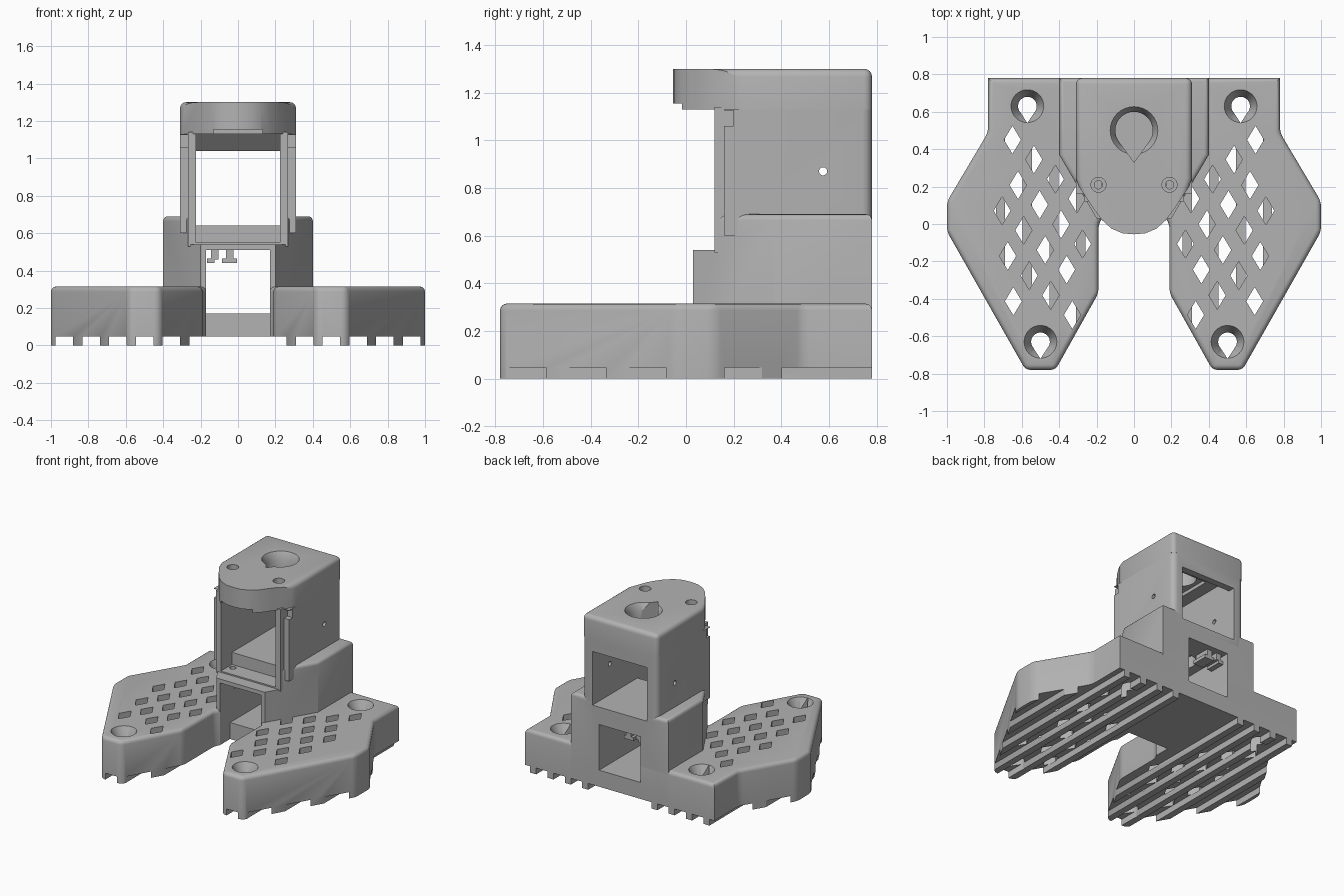
import bpy, bmesh, math
from mathutils import Vector

cube = bpy.data.objects.get("Cube")
if cube:
    bpy.data.objects.remove(cube, do_unlink=True)

grey = bpy.data.materials.new("plain grey")
grey.use_nodes = True
GREY = (0.45, 0.45, 0.45, 1)
grey.diffuse_color = GREY
grey.node_tree.nodes["Principled BSDF"].inputs["Base Color"].default_value = GREY


def extrude(bm, pts, lo, hi, axis="z"):
    """Add a prism: pts are (x, y) along z, or (y, z) along x."""
    def place(p, h):
        return (p[0], p[1], h) if axis == "z" else (h, p[0], p[1])
    a = [bm.verts.new(place(p, lo)) for p in pts]
    b = [bm.verts.new(place(p, hi)) for p in pts]
    bm.faces.new(a)
    bm.faces.new(b)
    for i in range(len(pts)):
        j = (i + 1) % len(pts)
        bm.faces.new((a[i], a[j], b[j], b[i]))


def finish(name, bm):
    bmesh.ops.recalc_face_normals(bm, faces=bm.faces[:])
    mesh = bpy.data.meshes.new(name)
    bm.to_mesh(mesh)
    bm.free()
    mesh.materials.append(grey)
    ob = bpy.data.objects.new(name, mesh)
    bpy.context.collection.objects.link(ob)
    return ob


def prism(name, pts, lo, hi, axis="z", round_edges=0, top=True, upright=lambda v: True):
    bm = bmesh.new()
    extrude(bm, pts, lo, hi, axis)
    if round_edges:
        bmesh.ops.recalc_face_normals(bm, faces=bm.faces[:])
        chosen = []
        for e in bm.edges:
            u, v = e.verts
            vertical = abs(u.co.z - v.co.z) > 0.01
            if (vertical and upright(u.co)) or (not vertical and top and u.co.z > hi - 0.01):
                chosen.append(e)
        bmesh.ops.bevel(bm, geom=chosen, offset=round_edges, segments=4,
                        profile=0.5, affect="EDGES", clamp_overlap=True)
    return finish(name, bm)


def box(name, x0, x1, y0, y1, z0, z1):
    return prism(name, [(x0, y0), (x1, y0), (x1, y1), (x0, y1)], z0, z1)


def teardrop(x, y, r, tip):
    arc = [math.radians(-40 + 260 * i / 24) for i in range(25)]
    return [(x + r * math.cos(t), y + r * math.sin(t)) for t in arc] + [(x, y - tip)]


def cone(name, x, y, r0, r1, z0, z1):
    bpy.ops.mesh.primitive_cone_add(vertices=32, radius1=r0, radius2=r1, depth=z1 - z0,
                                    location=(x, y, (z0 + z1) / 2))
    ob = bpy.context.object
    ob.name = name
    return ob


def activate(ob):
    bpy.ops.object.select_all(action="DESELECT")
    ob.select_set(True)
    bpy.context.view_layer.objects.active = ob


def cut(ob, cutters):
    for c in cutters:
        mod = ob.modifiers.new("cut", "BOOLEAN")
        mod.operation, mod.solver, mod.object = "DIFFERENCE", "EXACT", c
        activate(ob)
        bpy.ops.object.modifier_apply(modifier=mod.name)


def mirrored(pts):
    return pts + [(-x, y) for x, y in reversed(pts) if x > 0]


# Wings: full height plates, grooved below to leave lengthwise ribs
outline = [(0.17, 0.03), (0.19, 0.0), (0.19, -0.37), (0.42, -0.78), (0.58, -0.78),
           (1.0, -0.04), (1.0, 0.12), (0.78, 0.49), (0.78, 0.78), (0.17, 0.78)]
wing = prism("wing", outline, 0, 0.315, round_edges=0.028,
             upright=lambda c: c.x > 0.18 and c.y < 0.6)

ribs = [0.285 + 0.143 * i for i in range(6)]
bm = bmesh.new()
left = 0.1
for x in ribs:
    a, b = left, x - 0.025
    extrude(bm, [(a, -1), (b, -1), (b, 1), (a, 1)], -0.1, 0.047)
    left = x + 0.025
grooves = finish("groove_cutter", bm)


# Diamond perforations on a slanted lattice, kept clear of rim and bolts
def edge_gap(p):
    gaps = []
    for i, a in enumerate(outline):
        a, b = Vector(a), Vector(outline[(i + 1) % len(outline)])
        d = (b - a).normalized()
        gaps.append(d.x * (p.y - a.y) - d.y * (p.x - a.x))
    # The two inner corner edges are concave, so they are skipped
    return min(gaps[1:])


bolts = [Vector((0.57, 0.63)), Vector((0.5, -0.63))]
bm = bmesh.new()
for i in range(-4, 12):
    for j in range(-4, 12):
        p = Vector((0.65, 0.45)) + i * Vector((0.085, -0.137)) + j * Vector((-0.115, -0.105))
        tower_side = 0.4 - (0.37 - p.y) * 0.6
        if edge_gap(p) < 0.065 or min((p - q).length for q in bolts) < 0.15:
            continue
        if p.y > 0.03 and p.x < tower_side + 0.03:
            continue
        extrude(bm, [(p.x, p.y - 0.075), (p.x + 0.045, p.y), (p.x, p.y + 0.075),
                     (p.x - 0.045, p.y)], 0.042, 0.5)
diamonds = finish("diamond_cutter", bm)

wing_cutters = [grooves, diamonds]
for q in bolts:
    wing_cutters.append(prism("bolt_cutter", teardrop(q.x, q.y, 0.05, 0.09), -0.1, 0.5))
    wing_cutters.append(cone("sink_cutter", q.x, q.y, 0.05, 0.09, 0.235, 0.32))
cut(wing, wing_cutters)
mirror = wing.modifiers.new("mirror", "MIRROR")
mirror.merge_threshold = 0.0001
activate(wing)
bpy.ops.object.modifier_apply(modifier=mirror.name)

# Cavities of the tower, drawn in side profile
pocket = prism("pocket_cutter", [(-1, -0.2), (0.15, -0.2), (0.15, 0.17), (1, 0.17),
                                 (1, 0.51), (-1, 0.51)], -0.17, 0.17, "x")
cavity = prism("cavity_cutter", [(-1, 0.55), (0.25, 0.55), (0.25, 0.64), (1, 0.64), (1, 1.04),
                                 (0.73, 1.04), (0.64, 1.131), (-1, 1.131)], -0.225, 0.225, "x")
front_step = box("step_cutter", -1, 1, -1, 0.12, 0.54, 0.9)
shaft = prism("shaft_cutter", teardrop(0, 0.5, 0.1, 0.17), 0.45, 1.5)
flare_top = cone("flare_cutter", 0, 0.5, 0.09, 0.13, 1.23, 1.305)
flare_deck = cone("flare_cutter", 0, 0.5, 0.09, 0.13, 0.57, 0.645)
screws = [cone("screw_cutter", s * 0.19, 0.21, 0.022, 0.022, 0.4, 1.5) for s in (-1, 1)]
sinks = [cone("screw_sink_cutter", s * 0.19, 0.21, 0.04, 0.04, 1.25, 1.5) for s in (-1, 1)]
pin = cone("pin_cutter", 0, 0, 0.017, 0.017, -0.5, 0.5)
pin.rotation_euler.y = math.pi / 2
pin.location = (0, 0.575, 0.87)
bpy.context.view_layer.update()

rear = lambda c: c.y > 0.7

# Lower tower with floor, deck and tapered front
lower = prism("lower_tower", mirrored([(0.17, 0.03), (0.2, 0.03), (0.4, 0.37), (0.4, 0.78)]),
              0.047, 0.69, round_edges=0.025, upright=lambda c: False)
cut(lower, [front_step, pocket, cavity, shaft, flare_deck] + screws)

# Upper tower walls with thin inner lips
walls = prism("upper_tower_walls", mirrored([(0.265, 0.16), (0.31, 0.16), (0.31, 0.78)]),
              0.6, 1.13, round_edges=0.04, top=False, upright=rear)
notch = [box("notch_cutter", min(s * 0.265, s * 0.5), max(s * 0.265, s * 0.5),
             0, 0.2, 1.06, 1.125) for s in (-1, 1)]
cut(walls, [cavity, pin] + notch)
for side, s in (("left", 1), ("right", -1)):
    a, b = sorted((s * 0.225, s * 0.267))
    box(side + "_wall_lip", a, b, 0.12, 0.3, 0.53, 1.14)

# Cap with rounded nose
nose = [(0.0, -0.055), (0.06, -0.05), (0.12, -0.025), (0.17, 0.02), (0.215, 0.08),
        (0.295, 0.2), (0.31, 0.24), (0.31, 0.78)]
cap_pts = nose + [(-x, y) for x, y in reversed(nose[1:])]
bm = bmesh.new()
extrude(bm, cap_pts, 1.13, 1.3)
bmesh.ops.recalc_face_normals(bm, faces=bm.faces[:])
rim = []
for e in bm.edges:
    u, v = (w.co for w in e.verts)
    upright_rear = abs(u.z - v.z) > 0.01 and u.y > 0.7
    top_side = min(u.z, v.z) > 1.29 and min(u.y, v.y) > 0.19
    if upright_rear or top_side:
        rim.append(e)
bmesh.ops.bevel(bm, geom=rim, offset=0.04, segments=4, profile=0.5,
                affect="EDGES", clamp_overlap=True)
cap = finish("cap", bm)
slot = box("slot_cutter", -0.13, 0.13, -1, 0.6, 1, 1.155)
cut(cap, [slot, shaft, flare_top] + screws + sinks)

# Small cable clip under the deck
for x in (-0.125, -0.045):
    box("clip_stem", x - 0.02, x + 0.02, 0.62, 0.74, 0.46, 0.52)
for a, b in ((-0.165, -0.125), (-0.085, -0.005)):
    box("clip_foot", a, b, 0.62, 0.74, 0.44, 0.465)

# Remove helpers and smooth the rounded edges
for ob in list(bpy.context.scene.objects):
    if "_cutter" in ob.name:
        bpy.data.objects.remove(ob, do_unlink=True)
for ob in (wing, lower, walls, cap):
    activate(ob)
    bpy.ops.object.shade_smooth_by_angle(angle=math.radians(30))
